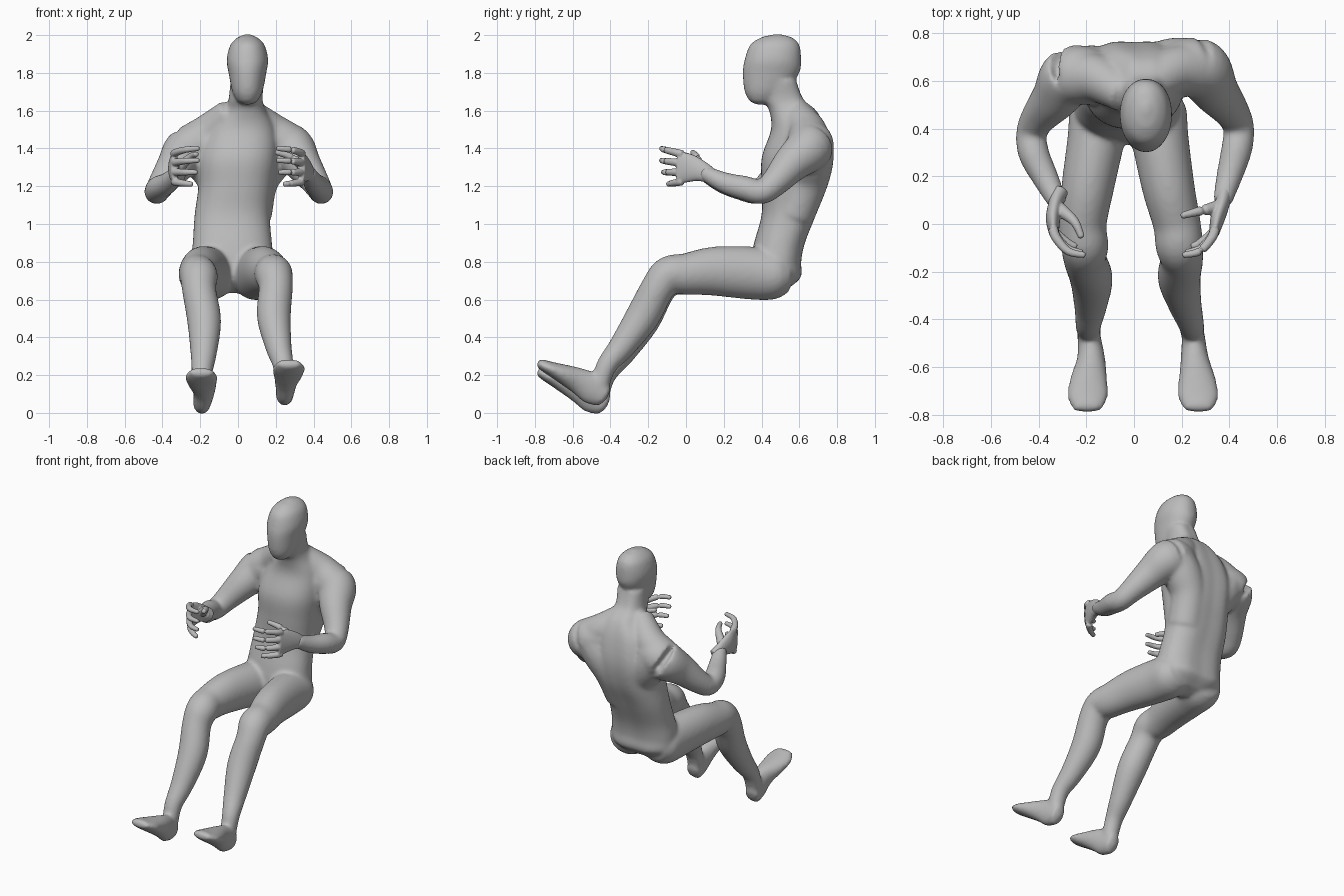
import bpy, bmesh, math
from mathutils import Vector

cube = bpy.data.objects.get("Cube")
if cube:
    bpy.data.objects.remove(cube)

grey = bpy.data.materials.new("plain grey")
grey.use_nodes = True
grey.diffuse_color = (0.5, 0.5, 0.5, 1)
grey.node_tree.nodes["Principled BSDF"].inputs["Base Color"].default_value = grey.diffuse_color


def spline(keys, steps=5):
    """Smooth interpolation through rings of (x, y, z, side radius, other radius)."""
    out = []
    for i in range(len(keys) - 1):
        before, start = keys[max(i - 1, 0)], keys[i]
        end, after = keys[i + 1], keys[min(i + 2, len(keys) - 1)]
        for s in range(steps):
            t = s / steps
            out.append([0.5 * (2 * b + (c - a) * t + (2 * a - 5 * b + 4 * c - d) * t * t
                               + (3 * b - a - 3 * c + d) * t ** 3)
                        for a, b, c, d in zip(before, start, end, after)])
    return out + [list(keys[-1])]


def loft(bm, keys, axis=None, sides=32, power=2.0, groove=0.0):
    """Closed skin over oval rings; a fixed axis keeps the rings parallel."""
    keys = [k if len(k) == 5 else (*k, k[-1]) for k in keys]
    rings = spline(keys)
    centres = [Vector(r[:3]) for r in rings]
    loops = []
    for i, ring in enumerate(rings):
        along = axis or (centres[min(i + 1, len(rings) - 1)] - centres[max(i - 1, 0)]).normalized()
        hint = Vector((1, 0, 0)) if abs(along.x) < 0.85 else Vector((0, 1, 0))
        side = (hint - along * hint.dot(along)).normalized()
        other = along.cross(side)
        loop = []
        for k in range(sides):
            angle = math.tau * k / sides
            c, s = math.cos(angle), math.sin(angle)
            u = math.copysign(abs(c) ** (2 / power), c)
            v = math.copysign(abs(s) ** (2 / power), s)
            if s > 0:
                v *= 1 - groove * math.exp(-(c / 0.3) ** 2)
            loop.append(bm.verts.new(centres[i] + side * u * ring[3] + other * v * ring[4]))
        loops.append(loop)
    for lower, upper in zip(loops, loops[1:]):
        for k in range(sides):
            n = (k + 1) % sides
            bm.faces.new((lower[k], lower[n], upper[n], upper[k]))
    # rounded ends
    for end, inner in ((0, 1), (-1, -2)):
        outward = (centres[end] - centres[inner]).normalized()
        tip = bm.verts.new(centres[end] + outward * min(rings[end][3:]) * 0.4)
        for k in range(sides):
            bm.faces.new((loops[end][k], loops[end][(k + 1) % sides], tip))


def finish(bm, name, voxel, smooth):
    """Fuse the overlapping skins into one smooth surface."""
    mesh = bpy.data.meshes.new(name)
    bmesh.ops.recalc_face_normals(bm, faces=bm.faces)
    bm.to_mesh(mesh)
    bm.free()
    obj = bpy.data.objects.new(name, mesh)
    bpy.context.collection.objects.link(obj)
    fuse = obj.modifiers.new("fuse", 'REMESH')
    fuse.mode = 'VOXEL'
    fuse.voxel_size = voxel
    soften = obj.modifiers.new("soften", 'SMOOTH')
    soften.factor = 0.5
    soften.iterations = smooth
    bpy.context.view_layer.update()
    fused = bpy.data.meshes.new_from_object(obj.evaluated_get(bpy.context.evaluated_depsgraph_get()))
    obj.modifiers.clear()
    obj.data = fused
    fused.materials.clear()
    fused.materials.append(grey)
    for polygon in fused.polygons:
        polygon.use_smooth = True
        polygon.material_index = 0


def clamp(value, low, high):
    return max(low, min(high, value))


def right_arm(key):
    """The right arm mirrors the left, a little lower, with the wrist turned in."""
    x, y, z, *radii = key
    inward = 0.01 + max(0, 0.3 - y) / 5
    return (inward - x, y * 0.95, z - max(0, y - 0.4) / 20, *radii)


def right_leg(key):
    """The right leg mirrors the left, with the hip wider and the foot lower and further in."""
    x, y, z, *radii = key
    outward = clamp(0.035 + y / 5, -0.075, 0.05)
    return (-x - outward, y, z + clamp(y / 10, -0.045, 0), *radii)


def both_sides(bm, keys, to_right):
    loft(bm, keys)
    loft(bm, [to_right(key) for key in keys])


up = Vector((0, 0, 1))
body = bmesh.new()

# torso and neck
loft(body, [(-.02, .47, .66, .13, .08), (-.03, .48, .72, .21, .14), (-.03, .48, .8, .22, .14),
            (-.03, .5, .9, .21, .14), (-.03, .55, 1.05, .2, .15), (-.01, .58, 1.2, .2, .18),
            (0, .59, 1.35, .21, .19), (.02, .6, 1.5, .18, .15), (.04, .57, 1.6, .11, .13),
            (.04, .52, 1.66, .09, .11), (.05, .5, 1.76, .09, .09)],
     axis=up, power=2.3, groove=.09)

# head
loft(body, [(.05, .48, 1.99, .05, .08), (.05, .47, 1.95, .09, .13), (.05, .46, 1.87, .11, .15),
            (.05, .45, 1.8, .1, .15), (.05, .42, 1.7, .08, .11), (.05, .4, 1.645, .05, .06)],
     axis=-up, power=2.1)

# shoulder slopes and broad back muscles
both_sides(body, [(.05, .57, 1.6, .075), (.16, .64, 1.5, .1), (.25, .65, 1.43, .115)], right_arm)
both_sides(body, [(.23, .66, 1.42, .12), (.16, .66, 1.33, .12), (.1, .64, 1.22, .11),
                  (.07, .57, 1.05, .11)], right_arm)

# arms
both_sides(body, [(.12, .62, 1.42, .1), (.2, .65, 1.43, .12), (.28, .65, 1.4, .125), (.34, .56, 1.32, .1),
                  (.41, .47, 1.22, .075), (.44, .4, 1.17, .065), (.43, .31, 1.19, .065),
                  (.4, .2, 1.22, .055), (.37, .09, 1.275, .04)], right_arm)

# legs
both_sides(body, [(.08, .54, .73, .1, .09), (.09, .47, .73, .13), (.11, .35, .74, .12, .14),
                  (.145, .15, .75, .11, .13), (.18, 0, .735, .1, .11), (.19, -.09, .73, .1),
                  (.2, -.15, .66, .09), (.19, -.23, .51, .09), (.215, -.34, .35, .07),
                  (.24, -.42, .25, .055), (.245, -.455, .15, .05)], right_leg)

# feet
both_sides(body, [(.245, -.43, .085, .045, .06), (.25, -.49, .125, .05, .085), (.255, -.57, .17, .06, .07),
                  (.265, -.66, .21, .08, .05), (.27, -.73, .24, .085, .035), (.27, -.78, .265, .06, .025)],
           right_leg)
finish(body, "body", .011, 12)

# hands: palm, four curled fingers and a thumb
palm = [(.38, .14, 1.25, .035, .04), (.37, .08, 1.28, .03, .055), (.35, .02, 1.295, .03, .075),
        (.335, -.045, 1.3, .02, .085)]
thumbs = {"left_hand": [(.35, .07, 1.3, .03), (.28, .055, 1.355, .02), (.2, .035, 1.38, .014)],
          "right_hand": [(-.31, .06, 1.3, .03), (-.25, .01, 1.355, .02), (-.22, -.055, 1.37, .014)]}
for name, thumb in thumbs.items():
    left = name.startswith("left")
    turn = 1 if left else -1
    hand = bmesh.new()
    loft(hand, [key if left else (-key[0] + max(0, key[1]) / 2, *key[1:]) for key in palm])
    for i, reach in enumerate((0, 0, .01, .035)):
        z = 1.37 - i * .048
        spread = .03 - i * .015
        loft(hand, [(turn * .34, -.02, z, .021), (turn * .325, -.06 + reach / 2, z + spread / 3, .02),
                    (turn * .275, -.115 + reach, z + spread * .8, .017),
                    (turn * (.207 + reach), -.13 + reach, z + spread, .013)])
    loft(hand, thumb)
    finish(hand, name, .005, 3)
